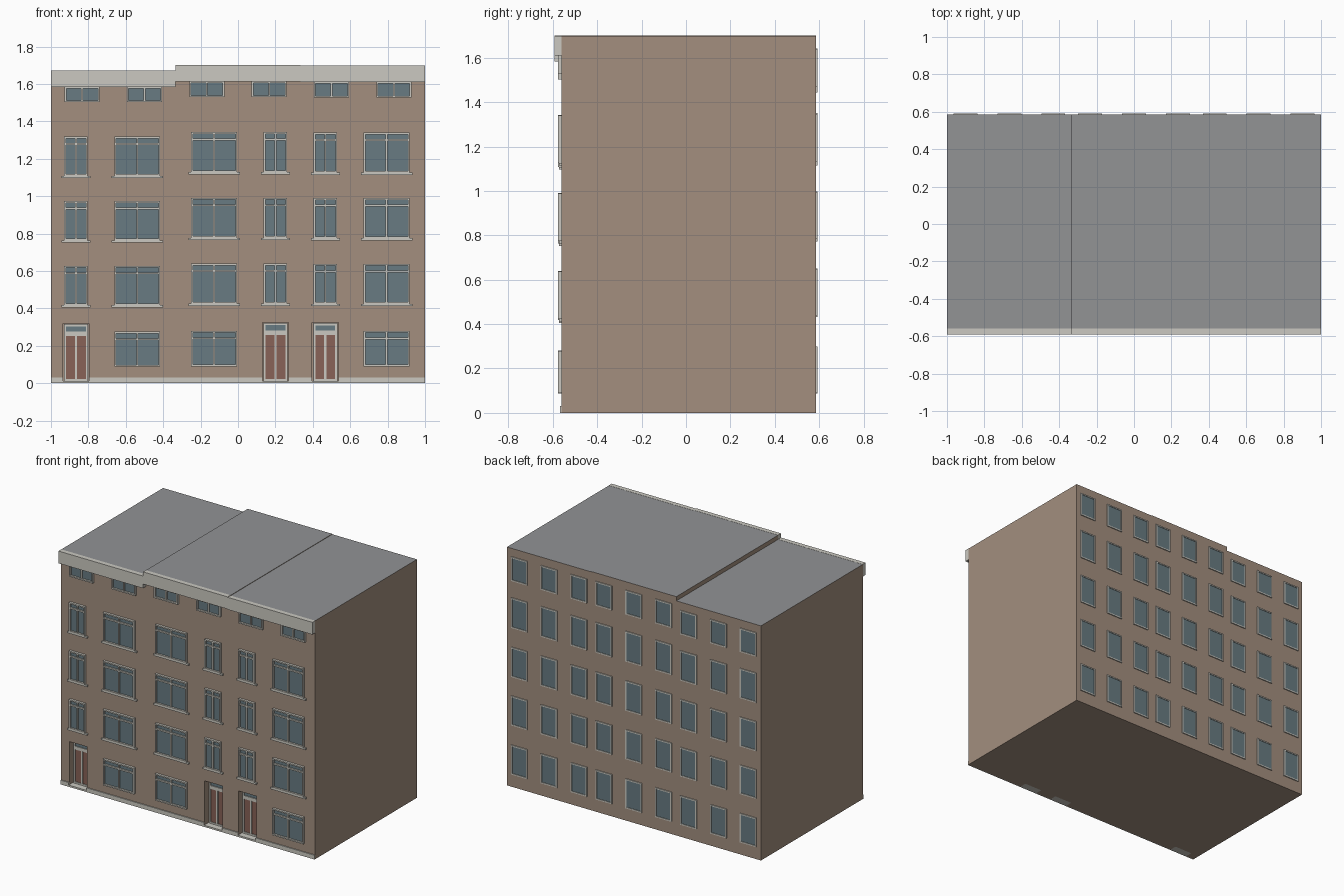
import bpy, bmesh

if "Cube" in bpy.data.objects:
    bpy.data.objects.remove(bpy.data.objects["Cube"])

# ---- materials (given as screen colours, converted to linear) ----
def lin(c):
    c /= 255
    return c / 12.92 if c <= 0.04045 else ((c + 0.055) / 1.055) ** 2.4

def material(name, rgb):
    m = bpy.data.materials.new(name)
    m.diffuse_color = (*[lin(c) for c in rgb], 1)
    m.use_nodes = True
    m.node_tree.nodes["Principled BSDF"].inputs["Base Color"].default_value = m.diffuse_color
    return m

BRICK = material("brown brick", (163, 143, 127))
ROOF = material("grey roof", (146, 147, 149))
TRIM = material("pale trim", (203, 201, 193))
GLASS = material("blue grey glass", (104, 123, 130))
DOOR = material("red brown door", (136, 98, 87))

# ---- helper: one object made of boxes (x0, x1, y0, y1, z0, z1) ----
def boxes(name, items, mat):
    bm = bmesh.new()
    for x0, x1, y0, y1, z0, z1 in items:
        geo = bmesh.ops.create_cube(bm, size=1)
        for v in geo["verts"]:
            v.co = (x1 if v.co.x > 0 else x0,
                    y1 if v.co.y > 0 else y0,
                    z1 if v.co.z > 0 else z0)
    me = bpy.data.meshes.new(name)
    bm.to_mesh(me)
    bm.free()
    me.materials.append(mat)
    ob = bpy.data.objects.new(name, me)
    bpy.context.collection.objects.link(ob)
    return ob

def ring(x0, x1, y0, y1, z0, z1, t):
    """Four bars around an opening."""
    return [(x0, x0 + t, y0, y1, z0, z1), (x1 - t, x1, y0, y1, z0, z1),
            (x0 + t, x1 - t, y0, y1, z0, z0 + t), (x0 + t, x1 - t, y0, y1, z1 - t, z1)]

FRONT, BACK = -0.56, 0.585      # wall planes
DEEP = FRONT + 0.05             # back of the door recess
FACE = FRONT - 0.017            # front of the window frames
W = 2 / 3                       # house width

def house(n, cx, side, top):
    s = top / 1.70              # storey heights follow the house height
    tag = f"house_{n}_"
    xl, xr = cx - W / 2, cx + W / 2
    dx = cx + side * 0.2        # door and narrow window axis
    wx = cx - side * 0.128      # wide window axis
    d0, d1, dz = dx - 0.07, dx + 0.07, 0.325 * s

    # walls with door recess, roof coloured by direction
    body = boxes(tag + "walls", [(xl, xr, FRONT, BACK, 0, top)], BRICK)
    body.data.materials.append(ROOF)
    for p in body.data.polygons:
        if p.normal.z > 0.9:
            p.material_index = 1
    cutter = boxes(tag + "door_cutter", [(d0, d1, FRONT - 0.1, DEEP, -0.1, dz)], BRICK)
    cutter.hide_render = True
    cutter.hide_viewport = True
    cutter.display_type = 'WIRE'
    mod = body.modifiers.new("door recess", 'BOOLEAN')
    mod.operation = 'DIFFERENCE'
    mod.solver = 'EXACT'
    mod.object = cutter

    # cornice and plinth
    boxes(tag + "cornice", [(xl, xr, -0.592, FRONT, top - 0.086, top + 0.001)], TRIM)
    boxes(tag + "plinth", [(xl, d0, FRONT - 0.007, FRONT, 0, 0.03),
                           (d1, xr, FRONT - 0.007, FRONT, 0, 0.03)], TRIM)

    # front windows
    frames, panes, sills = [], [], []

    def window(x, w, z0, z1, transom=True, sill=True):
        x0, x1, z0, z1 = x - w / 2, x + w / 2, z0 * s, z1 * s
        frames.extend(ring(x0, x1, FACE, FRONT, z0, z1, 0.009))
        frames.append((x - 0.005, x + 0.005, FACE + 0.003, FRONT, z0 + 0.009, z1 - 0.009))
        if transom:
            zt = z1 - 0.04
            frames.append((x0 + 0.009, x1 - 0.009, FACE + 0.002, FRONT, zt - 0.005, zt + 0.005))
        panes.append((x0 + 0.005, x1 - 0.005, FRONT - 0.004, FRONT, z0 + 0.005, z1 - 0.005))
        if sill:
            sills.append((x0 - 0.015, x1 + 0.015, FACE + 0.004, FRONT, z0 - 0.012, z0))

    window(wx, 0.245, 0.09, 0.28, sill=False)
    for z in (0.425, 0.777, 1.128):
        window(wx, 0.245, z, z + 0.214)
        window(dx, 0.125, z, z + 0.214)
    for x in (-0.167, 0.167):
        window(cx + x, 0.187, 1.53, 1.613, transom=False, sill=False)
    boxes(tag + "front_window_frames", frames, TRIM)
    boxes(tag + "front_window_glass", panes, GLASS)
    boxes(tag + "window_sills", sills, TRIM)

    # double door with transom light, set back in the recess
    f0, f1 = d0 + 0.006, d1 - 0.006
    y = DEEP - 0.012
    boxes(tag + "door_frame",
          ring(f0, f1, y, DEEP, 0.012, dz - 0.004, 0.011)
          + [(dx - 0.006, dx + 0.006, y, DEEP, 0.02, 0.258 * s),
             (f0 + 0.011, f1 - 0.011, y, DEEP, 0.258 * s, 0.282 * s)], TRIM)
    boxes(tag + "door_leaves", [(f0 + 0.01, f1 - 0.01, DEEP - 0.006, DEEP, 0.02, 0.26 * s)], DOOR)
    boxes(tag + "door_transom_glass",
          [(f0 + 0.01, f1 - 0.01, DEEP - 0.006, DEEP, 0.28 * s, dz - 0.01)], GLASS)
    boxes(tag + "door_step", [(d0, d1, FRONT - 0.007, DEEP, 0, 0.012)], TRIM)

    # back windows
    frames, panes = [], []
    for x in (cx - 0.235, cx, cx + 0.235):
        for z0, z1 in ((0.09, 0.3), (0.44, 0.65), (0.785, 0.998), (1.135, 1.35), (1.47, 1.642)):
            a, b, c, d = x - 0.064, x + 0.064, z0 * s, z1 * s
            frames += ring(a, b, BACK, BACK + 0.007, c, d, 0.009)
            panes.append((a + 0.005, b - 0.005, BACK, BACK + 0.003, c + 0.005, d - 0.005))
    boxes(tag + "back_window_frames", frames, TRIM)
    boxes(tag + "back_window_glass", panes, GLASS)

house(1, -W, -1, 1.67)
house(2, 0, 1, 1.70)
house(3, W, -1, 1.697)
